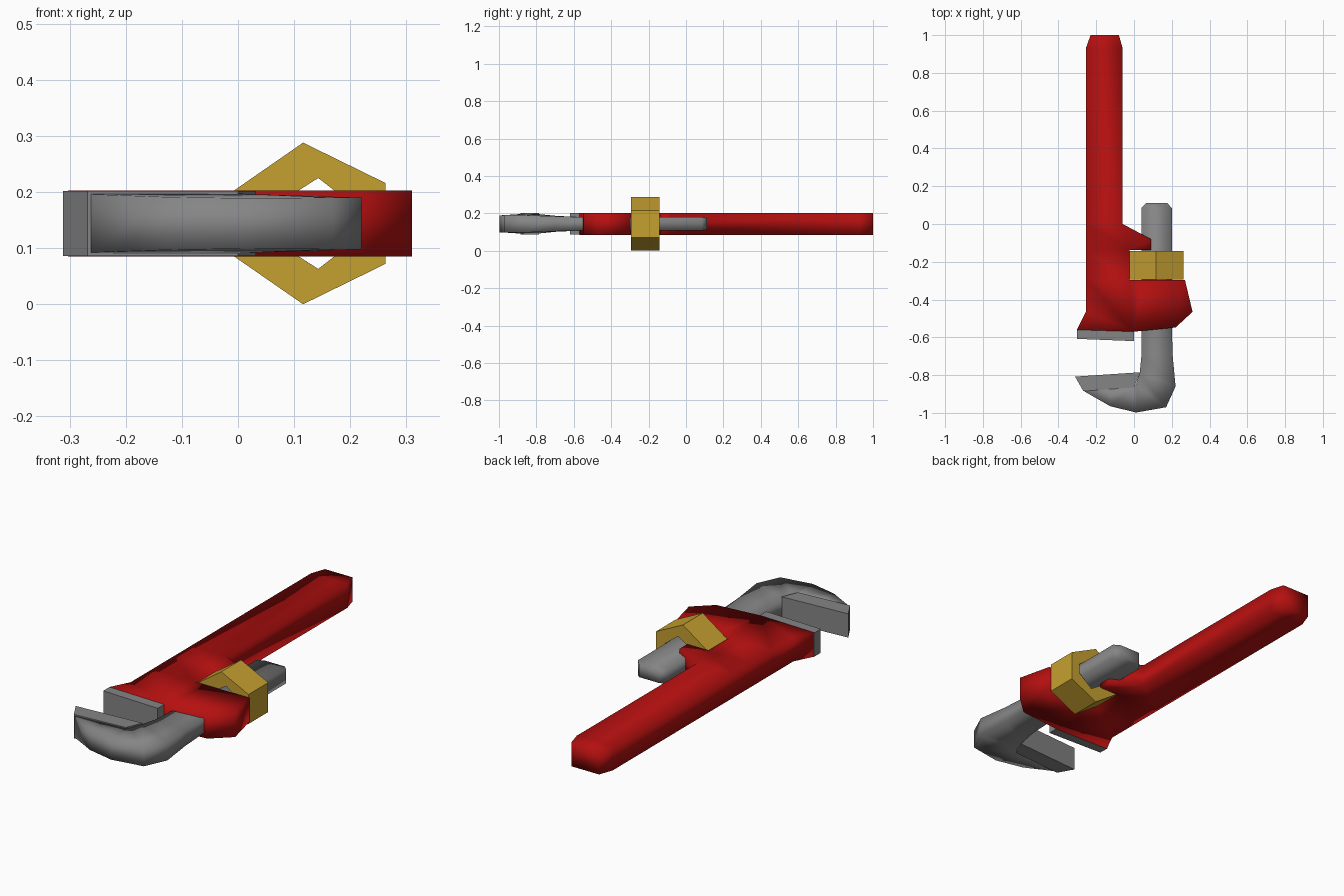
import bpy
import bmesh

if "Cube" in bpy.data.objects:
    bpy.data.objects.remove(bpy.data.objects["Cube"])

ZC = 0.144  # mid-plane of the flat wrench


def material(name, rgb):
    m = bpy.data.materials.new(name)
    m.diffuse_color = (*rgb, 1)
    m.use_nodes = True
    m.node_tree.nodes["Principled BSDF"].inputs["Base Color"].default_value = m.diffuse_color
    return m


RED = material("red paint", (0.46, 0.005, 0.005))
STEEL = material("grey steel", (0.235, 0.235, 0.235))
BRASS = material("brass yellow", (0.56, 0.35, 0.03))


def finish(bm, name, mat, smooth):
    bmesh.ops.recalc_face_normals(bm, faces=bm.faces[:])
    for f in bm.faces:
        f.smooth = smooth
    me = bpy.data.meshes.new(name)
    bm.to_mesh(me)
    bm.free()
    me.materials.append(mat)
    ob = bpy.data.objects.new(name, me)
    bpy.context.collection.objects.link(ob)
    return ob


def slab(name, outline, half, faces, mat, smooth):
    """Plan outline (x, y) mirrored about the mid-plane; half = thickness per point."""
    bm = bmesh.new()
    n = len(outline)
    top = [bm.verts.new((x, y, ZC + h)) for (x, y), h in zip(outline, half)]
    low = [bm.verts.new((x, y, ZC - h)) for (x, y), h in zip(outline, half)]
    for f in faces:
        bm.faces.new([top[i] for i in f])
        bm.faces.new([low[i] for i in reversed(f)])
    for i in range(n):
        j = (i + 1) % n
        bm.faces.new([top[j], top[i], low[i], low[j]])
    return finish(bm, name, mat, smooth)


# Red handle, hook and body with the notch for the nut
body = [(-0.23, 1.0), (-0.255, 0.93), (-0.255, 0.0), (-0.255, -0.138),
        (-0.255, -0.297), (-0.255, -0.465), (-0.303, -0.56), (0.0, -0.57),
        (0.22, -0.548), (0.31, -0.465), (0.27, -0.297), (0.04, -0.297),
        (-0.025, -0.297), (-0.025, -0.138), (0.09, -0.138), (0.09, -0.08),
        (-0.06, 0.0), (-0.06, 0.93), (-0.08, 1.0)]
slab("handle_body", body, [0.0585] * len(body),
     [(0, 1, 17, 18), (1, 2, 16, 17), (2, 3, 13, 16), (13, 14, 15, 16),
      (3, 4, 12, 13), (4, 5, 7, 12), (5, 6, 7), (7, 11, 12),
      (7, 8, 10, 11), (8, 9, 10)], RED, True)

# Sliding shank that curves round into the hook jaw: inner xy, outer xy, half thicknesses
stations = [(0.065, 0.112, 0.175, 0.112, 0.03, 0.03),
            (0.04, 0.085, 0.2, 0.085, 0.036, 0.036),
            (0.04, -0.55, 0.2, -0.55, 0.036, 0.036),
            (0.04, -0.69, 0.205, -0.70, 0.042, 0.040),
            (0.03, -0.79, 0.22, -0.86, 0.052, 0.046),
            (0.01, -0.85, 0.17, -0.97, 0.053, 0.046),
            (0.0, -0.862, 0.012, -0.998, 0.053, 0.045),
            (-0.12, -0.865, -0.125, -0.965, 0.053, 0.047),
            (-0.25, -0.87, -0.262, -0.887, 0.053, 0.052)]
count = len(stations)
inner = [(s[0], s[1]) for s in stations]
outer = [(s[2], s[3]) for s in stations]
last = 2 * count - 1
slab("hook_jaw", inner + outer[::-1],
     [s[4] for s in stations] + [s[5] for s in reversed(stations)],
     [(i, i + 1, last - i - 1, last - i) for i in range(count - 1)], STEEL, True)

# Flat gripping plates
for name, pts in (
        ("upper_jaw_plate", [(-0.303, -0.556), (0.0, -0.566), (0.0, -0.62), (-0.303, -0.608)]),
        ("lower_jaw_plate", [(-0.312, -0.808), (0.032, -0.785), (0.0, -0.865), (-0.268, -0.885)])):
    slab(name, pts, [0.0582] * 4, [(0, 1, 2, 3)], STEEL, False)


# Six-sided adjusting nut: a ring round the shank with its axis along y
def hexagon(xl, xm, xr, zl, zm, zr):
    return [(xm, zm), (xr, zr), (xr, -zr), (xm, -zm), (xl, -zl), (xl, zl)]


bm = bmesh.new()
rings = [[bm.verts.new((x, y, ZC + z)) for x, z in shape]
         for shape in (hexagon(-0.024, 0.116, 0.263, 0.047, 0.144, 0.072),
                       hexagon(0.035, 0.143, 0.215, 0.012, 0.081, 0.025))
         for y in (-0.295, -0.142)]
outer_front, outer_back, inner_front, inner_back = rings
for i in range(6):
    j = (i + 1) % 6
    for a, b in ((outer_front, outer_back), (outer_back, inner_back),
                 (inner_back, inner_front), (inner_front, outer_front)):
        bm.faces.new([a[i], a[j], b[j], b[i]])
finish(bm, "adjusting_nut", BRASS, False)
